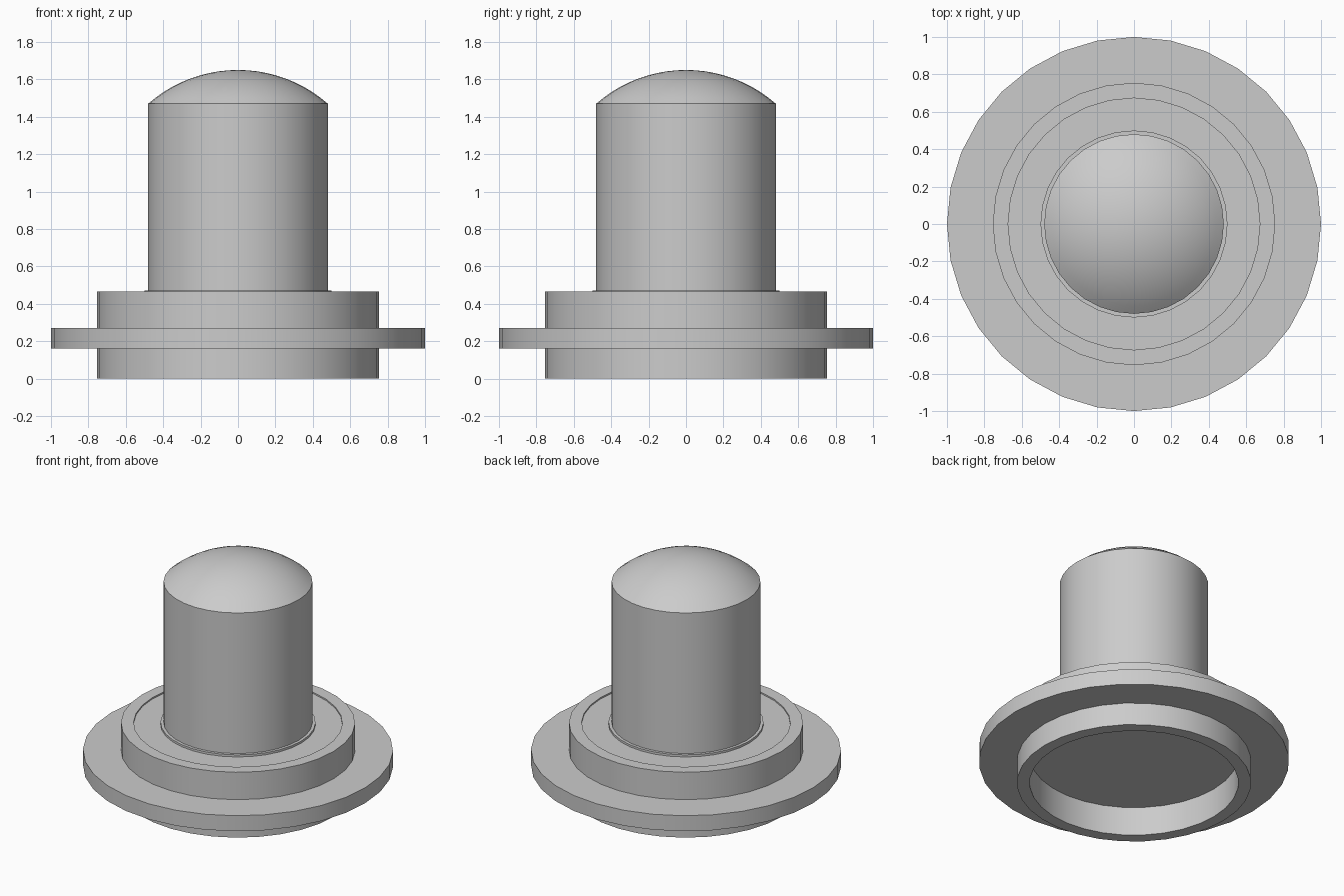
import bpy, bmesh
from math import sin, cos, asin, pi, radians

SIDES = 32

cube = bpy.data.objects.get("Cube")
if cube:
    bpy.data.objects.remove(cube, do_unlink=True)

grey = bpy.data.materials.new("light grey")
grey.use_nodes = True
colour = (0.6, 0.6, 0.6, 1)
grey.diffuse_color = colour
grey.node_tree.nodes["Principled BSDF"].inputs["Base Color"].default_value = colour


def lathe(name, profile, closed=False):
    """Revolve (radius, height) points around z; closed makes a hollow ring."""
    bm = bmesh.new()
    rings = []
    for r, z in profile:
        if r < 1e-6:
            rings.append([bm.verts.new((0, 0, z))] * SIDES)
        else:
            rings.append([bm.verts.new((r * cos(2 * pi * i / SIDES),
                                        r * sin(2 * pi * i / SIDES), z))
                          for i in range(SIDES)])
    pairs = list(zip(rings, rings[1:]))
    if closed:
        pairs.append((rings[-1], rings[0]))
    for a, b in pairs:
        for i in range(SIDES):
            j = (i + 1) % SIDES
            corners = list(dict.fromkeys((a[i], a[j], b[j], b[i])))
            bm.faces.new(corners)
    bmesh.ops.recalc_face_normals(bm, faces=bm.faces)
    mesh = bpy.data.meshes.new(name)
    bm.to_mesh(mesh)
    bm.free()
    mesh.materials.append(grey)
    obj = bpy.data.objects.new(name, mesh)
    bpy.context.collection.objects.link(obj)
    bpy.ops.object.select_all(action="DESELECT")
    obj.select_set(True)
    bpy.context.view_layer.objects.active = obj
    bpy.ops.object.shade_smooth_by_angle(angle=radians(30))
    return obj


def disc(name, r, z0, z1):
    return lathe(name, [(0, z0), (r, z0), (r, z1), (0, z1)])


def ring(name, r0, r1, z0, z1):
    return lathe(name, [(r0, z0), (r1, z0), (r1, z1), (r0, z1)], closed=True)


# Base: open sleeve, wide flange and the plate set inside the sleeve
ring("base_sleeve", 0.673, 0.755, 0, 0.465)
ring("flange", 0.74, 1.0, 0.16, 0.27)
disc("inner_plate", 0.68, 0.205, 0.455)

# Thin collar around the foot of the column
ring("collar", 0.47, 0.5, 0.44, 0.47)

# Column with a shallow spherical cap
R, TOP, EDGE = 0.48, 1.65, 1.47
rise = TOP - EDGE
sphere = (R * R + rise * rise) / (2 * rise)
half_angle = asin(R / sphere)
steps = 10
cap = [(sphere * sin(half_angle * (1 - k / steps)),
        TOP - sphere * (1 - cos(half_angle * (1 - k / steps))))
       for k in range(steps + 1)]
lathe("domed_column", [(0, 0.44), (R, 0.44)] + cap)
